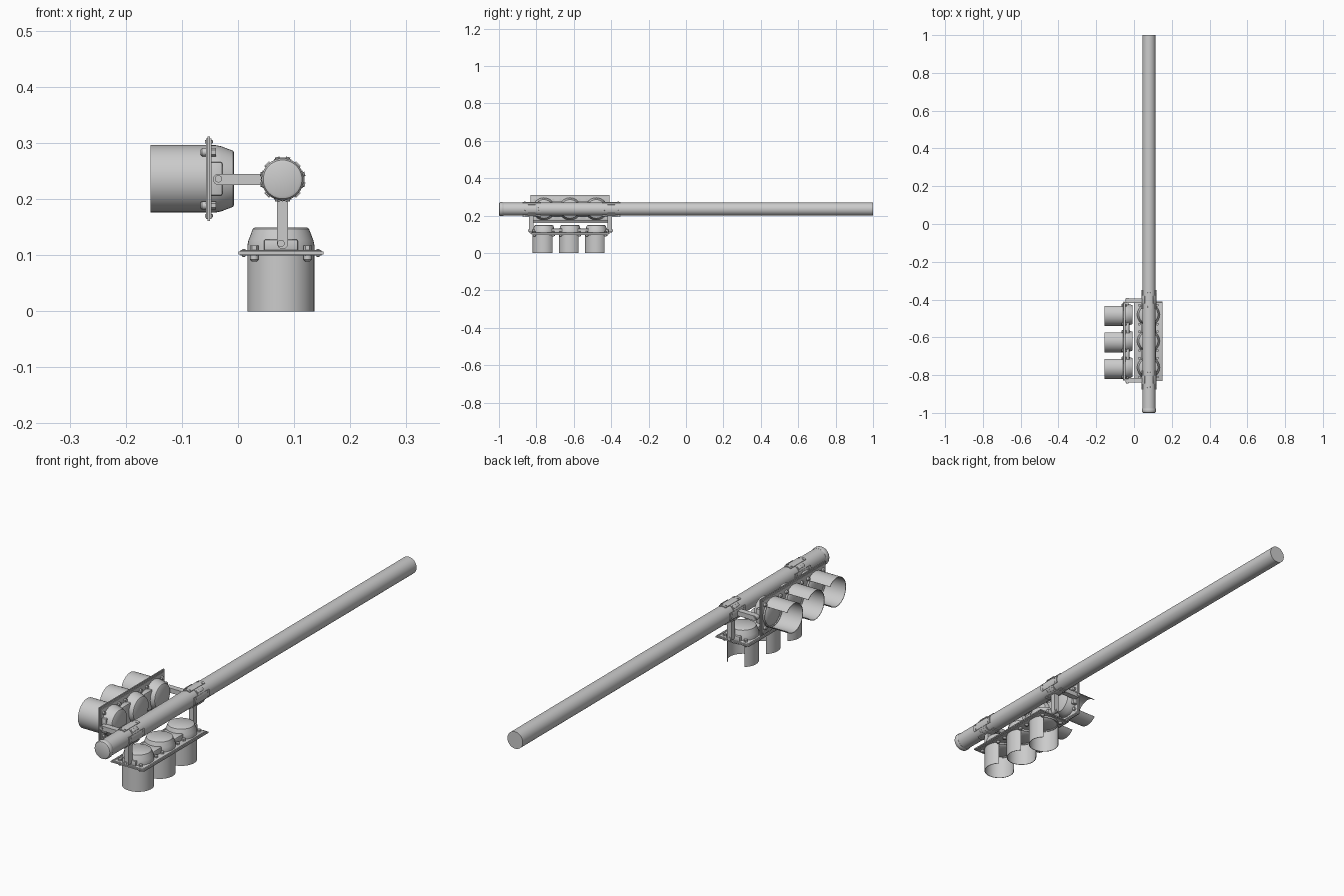
import bpy, bmesh, math
from mathutils import Matrix, Vector

if "Cube" in bpy.data.objects:
    bpy.data.objects.remove(bpy.data.objects["Cube"])

PX, PZ, PR = 0.0795, 0.235, 0.035      # pole axis and radius
ROT = lambda deg, ax: Matrix.Rotation(math.radians(deg), 4, ax)
POLE = Matrix.Translation((PX, 0, PZ)) @ ROT(-90, 'X')     # local z -> +y


def finish(name, bm, mat, smooth=True):
    bmesh.ops.recalc_face_normals(bm, faces=bm.faces)
    me = bpy.data.meshes.new(name)
    bm.to_mesh(me)
    bm.free()
    ob = bpy.data.objects.new(name, me)
    bpy.context.collection.objects.link(ob)
    ob.matrix_world = mat
    if smooth:
        bpy.context.view_layer.objects.active = ob
        ob.select_set(True)
        bpy.ops.object.shade_smooth_by_angle(angle=math.radians(35))
        ob.select_set(False)
    return ob


def lathe(name, profile, mat, seg=40):
    """Revolve (radius, z) points round local z."""
    bm = bmesh.new()
    vs = [bm.verts.new((r, 0, z)) for r, z in profile]
    es = [bm.edges.new(p) for p in zip(vs, vs[1:])]
    bmesh.ops.spin(bm, geom=vs + es, cent=(0, 0, 0), axis=(0, 0, 1),
                   angle=math.tau, steps=seg)
    bmesh.ops.remove_doubles(bm, verts=bm.verts, dist=1e-5)
    return finish(name, bm, mat)


def shell(name, r0, r1, z0, z1, a0, a1, mat, seg=32):
    """Curved wall between two radii, from angle a0 to a1 in degrees."""
    bm = bmesh.new()
    rows = []
    for i in range(seg + 1):
        a = math.radians(a0 + (a1 - a0) * i / seg)
        rows.append([bm.verts.new((r * math.cos(a), r * math.sin(a), z))
                     for r, z in ((r0, z0), (r1, z0), (r1, z1), (r0, z1))])
    for p, q in zip(rows, rows[1:]):
        for k in range(4):
            bm.faces.new((p[k], p[(k + 1) % 4], q[(k + 1) % 4], q[k]))
    bm.faces.new(rows[0])
    bm.faces.new(rows[-1])
    return finish(name, bm, mat)


def box(name, size, loc, mat, bevel=0.0):
    bm = bmesh.new()
    bmesh.ops.create_cube(bm, size=1)
    bmesh.ops.scale(bm, vec=size, verts=bm.verts)
    if bevel:
        bmesh.ops.bevel(bm, geom=bm.edges[:], offset=bevel, segments=2,
                        affect='EDGES', profile=0.5)
    return finish(name, bm, mat @ Matrix.Translation(loc))


def rod(name, r, z0, z1, mat, seg=16, bev=0.0):
    return lathe(name, [(0, z0), (r, z0), (r, z1 - bev), (r - bev, z1), (0, z1)], mat, seg)


def arm(name, half, length, thick, mat):
    """Flat bar along local z with a rounded far end, thick in y."""
    bm = bmesh.new()
    pts = [(-half, 0), (half, 0)]
    pts += [(half * math.cos(math.pi * i / 12), length - half + half * math.sin(math.pi * i / 12))
            for i in range(13)]
    f = bm.faces.new([bm.verts.new((x, -thick / 2, z)) for x, z in pts])
    ext = bmesh.ops.extrude_face_region(bm, geom=[f])['geom']
    bmesh.ops.translate(bm, vec=(0, thick, 0),
                        verts=[v for v in ext if isinstance(v, bmesh.types.BMVert)])
    return finish(name, bm, mat)


# pole with end cap
rod("pole", PR, -0.98, 1.0, POLE, 40)
lathe("pole_cap", [(0, -1), (0.030, -1), (0.0345, -0.998), (0.0375, -0.993),
                   (0.0375, -0.982), (0.0355, -0.976), (0.0345, -0.976)], POLE)


def signal_head(tag, mat):
    """Three-lamp head: local y runs along the row, local z faces outward."""
    T = Matrix.Translation
    # backing plate with raised border
    box(tag + "_backplate", (0.144, 0.412, 0.010), (0, -0.62, 0), mat, 0.001)
    for s in (-1, 1):
        box(tag + "_plate_side_rim", (0.005, 0.422, 0.005), (s * 0.0730, -0.62, 0), mat)
        box(tag + "_plate_end_rim", (0.150, 0.005, 0.005), (0, -0.62 + s * 0.2085, 0), mat)
        box(tag + "_plate_flange", (0.006, 0.40, 0.014), (s * 0.066, -0.62, 0), mat, 0.001)
    for y in (-0.76, -0.62, -0.48):
        m = mat @ T((0, y, 0))
        # rear housing, lens, lens ring and open-bottomed hood
        lathe(tag + "_housing", [(0.060, 0.004), (0.060, -0.012), (0.058, -0.022),
                                 (0.050, -0.043), (0.047, -0.045), (0, -0.045)], m)
        lathe(tag + "_lens", [(0.056, 0.005), (0.053, 0.009), (0.040, 0.014),
                              (0.022, 0.018), (0, 0.019)], m)
        lathe(tag + "_lens_ring", [(0.0595, 0.003), (0.0595, 0.012), (0.055, 0.012), (0.055, 0.003)], m)
        shell(tag + "_hood", 0.058, 0.060, 0.004, 0.104, 90 + 41, 90 + 319, m)
        # door bolts at four corners of each lamp
        for sx in (-1, 1):
            for sy in (-1, 1):
                b = m @ T((sx * 0.0475, sy * 0.050, 0))
                rod(tag + "_bolt", 0.0075, 0.004, 0.015, b, 12, 0.003)
                rod(tag + "_nut", 0.0075, -0.004, -0.013, b, 6)
    # ducts joining the housings
    for y in (-0.69, -0.55):
        box(tag + "_duct", (0.080, 0.060, 0.026), (0, y, -0.014), mat, 0.004)
    for y, s in ((-0.828, 1), (-0.407, -1)):
        box(tag + "_end_lug", (0.060, 0.016, 0.022), (0, y + s * 0.016, -0.013), mat, 0.003)
        rod(tag + "_pivot_pin", 0.0065, -0.016, 0.028,
            mat @ T((0, y, -0.017)) @ ROT(-90 * s, 'X'), 14)


DOWN = ROT(180, 'Y')
LEFT = ROT(-90, 'Y')
signal_head("lower_signal", Matrix.Translation((0.0765, 0, 0.104)) @ DOWN)
signal_head("side_signal", Matrix.Translation((-0.052, 0, 0.236)) @ LEFT)

# pole clamps and support arms
for y, ya in ((-0.825, -0.828), (-0.40, -0.407)):
    c = Matrix.Translation((PX, y, PZ)) @ ROT(-90, 'X')
    lathe("clamp_collar", [(0.0345, -0.022), (0.037, -0.022), (0.037, 0.022), (0.0345, 0.022)], c)
    for k in range(4):
        q = c @ ROT(90 * k, 'Z')
        shell("clamp_pad", 0.034, 0.039, -0.05, 0.05, -24, 24, q, 8)
        for z in (-0.038, 0.038):
            for a in (-14, 14):
                rod("clamp_bolt", 0.004, 0.037, 0.041,
                    q @ Matrix.Translation((0, 0, z)) @ ROT(a, 'Z') @ ROT(90, 'Y'), 8)
        # ears between the pads
        e = q @ ROT(45, 'Z')
        box("clamp_ear", (0.007, 0.012, 0.040), (0.0365, 0, 0), e, 0.001)
    base = Matrix.Translation((PX, ya, PZ))
    arm("lower_arm", 0.0098, 0.124, 0.024, base @ DOWN)
    arm("side_arm", 0.0098, 0.124, 0.024, base @ LEFT)
